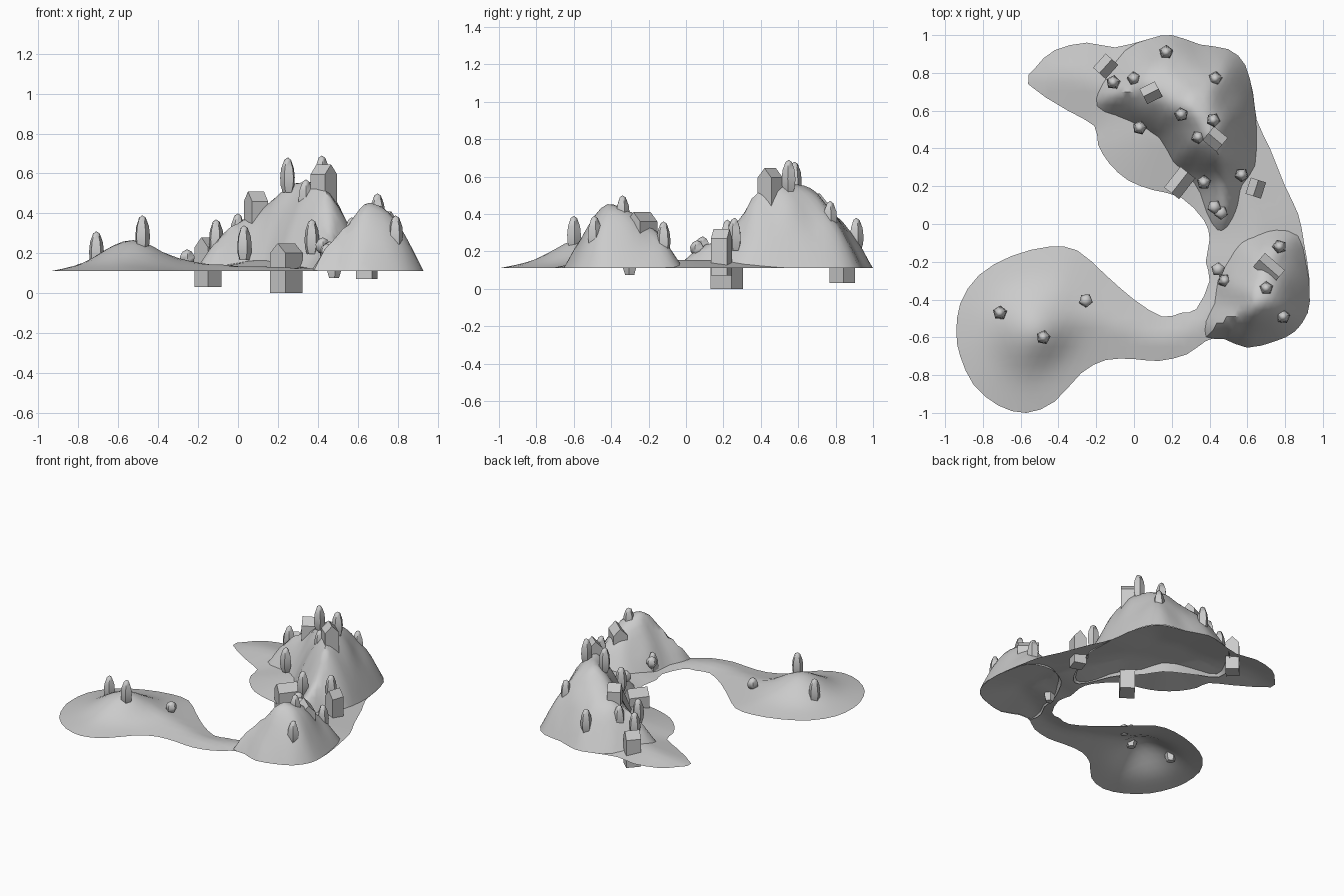
import bpy, math, random
from mathutils import Vector, noise
from mathutils.geometry import delaunay_2d_cdt

if "Cube" in bpy.data.objects:
    bpy.data.objects.remove(bpy.data.objects["Cube"])

random.seed(4)
SEA = 0.11


def smooth_loop(pts, n=2):
    # Catmull-Rom rounding of a closed outline
    p = [Vector(q) for q in pts]
    out = []
    for i in range(len(p)):
        a, b, c, d = (p[(i + k) % len(p)] for k in (-1, 0, 1, 2))
        for j in range(n):
            t = j / n
            out.append(0.5 * (2*b + (c - a)*t + (2*a - 5*b + 4*c - d)*t*t + (3*b - a - 3*c + d)*t**3))
    return out


def edge_distance(p, loop):
    best = 9
    for i, a in enumerate(loop):
        ab = loop[i - 1] - a
        t = min(1, max(0, (p - a).dot(ab) / ab.length_squared))
        best = min(best, (p - a - ab * t).length)
    return best


def inside(p, loop):
    hit = False
    for i, a in enumerate(loop):
        b = loop[i - 1]
        if (a.y > p.y) != (b.y > p.y) and p.x < (b.x - a.x) * (p.y - a.y) / (b.y - a.y) + a.x:
            hit = not hit
    return hit


def make_object(name, verts, faces, smooth=None):
    me = bpy.data.meshes.new(name)
    me.from_pydata(verts, [], faces)
    ob = bpy.data.objects.new(name, me)
    bpy.context.collection.objects.link(ob)
    if smooth:
        bpy.ops.object.select_all(action='DESELECT')
        bpy.context.view_layer.objects.active = ob
        ob.select_set(True)
        bpy.ops.object.shade_smooth_by_angle(angle=math.radians(smooth))
    return ob


def terrain(name, outline, step, height):
    # open sheet filling an outline, raised by height(point, distance to edge)
    loop = smooth_loop(outline)
    pts = list(loop)
    n = int(1 / step) + 1
    for i in range(-n, n + 1):
        for j in range(-n, n + 1):
            p = Vector(((i + 0.5 * (j % 2)) * step, j * step))
            if inside(p, loop) and edge_distance(p, loop) > step * 0.45:
                pts.append(p)
    v, _, f, *_ = delaunay_2d_cdt(pts, [], [list(range(len(loop)))], 1, 1e-5)
    verts = [(p.x, p.y, height(p, edge_distance(p, loop))) for p in v]
    faces = []
    for t in f:
        a, b, c = (v[k] for k in t[:3])
        up = (b - a).cross(c - a) > 0
        faces.append(list(t) if up else list(reversed(t)))
    return make_object(name, verts, faces, 50)


def mountain_height(centres, width, sigma, power=1.5):
    # blended peak heights, falling to the shore at the outline
    def h(p, d):
        w = [(math.exp(-((p.x - x)**2 + (p.y - y)**2) / (2 * sigma**2)), a) for x, y, a in centres]
        amp = sum(k * a for k, a in w) / sum(k for k, a in w)
        rise = 1 - (1 - min(d / width, 1))**power
        rough = 0.03 * noise.noise(Vector((p.x * 9, p.y * 9, 0.3)))
        return SEA + (amp + rough) * rise
    return h


def sheet_height(p, d):
    hill = 0.10 * math.exp(-((p.x + 0.53)**2 + (p.y + 0.56)**2) / (2 * 0.12**2))
    return SEA + 0.2 * min(d, 0.28) + hill * min(1, d / 0.2)


# Curved low island
coast = [(-.56, .74), (-.52, .83), (-.42, .92), (-.25, .96), (-.1, .935), (.08, .98), (.2, 1), (.35, .95),
         (.5, .92), (.58, .85), (.63, .7), (.65, .55), (.72, .4), (.8, .2), (.87, .05), (.9, -.1),
         (.93, -.3), (.92, -.45), (.87, -.55), (.75, -.62), (.6, -.65), (.48, -.6), (.38, -.62), (.28, -.69),
         (.13, -.725), (0, -.715), (-.15, -.72), (-.28, -.79), (-.42, -.94), (-.57, -1), (-.72, -.96),
         (-.85, -.85), (-.92, -.7), (-.94, -.58), (-.92, -.42), (-.82, -.27), (-.65, -.17), (-.45, -.12),
         (-.3, -.14), (-.15, -.27), (0, -.4), (.15, -.49), (.25, -.47), (.33, -.45), (.4, -.3), (.38, -.2),
         (.4, -.08), (.37, .02), (.25, .14), (.1, .18), (-.03, .23), (-.13, .32), (-.19, .42), (-.21, .52),
         (-.35, .6)]
terrain("low_island", coast, 0.05, sheet_height)

# Large mountain at the back
big = [(-.21, .62), (-.19, .75), (-.05, .92), (.08, .98), (.2, 1), (.35, .95), (.5, .925), (.59, .84),
       (.63, .68), (.65, .5), (.65, .3), (.6, .2), (.57, .08), (.5, -.03), (.44, -.04), (.38, .06),
       (.34, .16), (.27, .26), (.2, .32), (.12, .44), (0, .51), (-.1, .56)]
terrain("large_mountain", big, 0.035, mountain_height(
    [(.27, .56, .46), (.42, .48, .45), (0, .68, .32), (.5, .12, .25), (.4, .8, .37), (.15, .85, .3),
     (-.15, .7, .24)], .25, .11))

# Smaller mountain on the right
small = [(.38, -.6), (.375, -.51), (.42, -.42), (.44, -.3), (.49, -.19), (.55, -.09), (.65, -.03), (.76, -.015),
         (.87, -.06), (.91, -.2), (.93, -.35), (.92, -.47), (.85, -.57), (.75, -.62), (.6, -.655), (.48, -.61)]
terrain("small_mountain", small, 0.035, mountain_height(
    [(.68, -.38, .34), (.72, -.15, .24), (.45, -.55, .28)], .22, .12))


def house(i, x, y, z, length, width, angle):
    # gabled block, ridge along its length
    w, l = width / 2, length / 2
    prof = [(-w, 0), (w, 0), (w, .2), (0, .25), (-w, .2)]
    verts = [(s * l, a, b) for s in (-1, 1) for a, b in prof]
    faces = [[4, 3, 2, 1, 0], [5, 6, 7, 8, 9]]
    faces += [[k, (k + 1) % 5, (k + 1) % 5 + 5, k + 5] for k in range(5)]
    ob = make_object(f"house_{i}", verts, faces)
    ob.location = (x, y, z)
    ob.rotation_euler.z = math.radians(angle)


for i, h in enumerate([(.242, .218, 0, .14, .1, 52), (-.15, .835, .03, .1, .09, 48),
                       (.09, .695, .26, .09, .09, 27), (.43, .45, .395, .095, .095, -40),
                       (.645, .19, .07, .09, .085, 72), (.715, -.235, .16, .14, .095, -41)]):
    house(i, *h)


def tree(name, x, y, top, profile):
    # five-sided tapered crown
    spin = random.uniform(0, 1.2)
    verts, faces = [], []
    for r, z in profile:
        verts += [(r * math.cos(spin + k * math.tau / 5), r * math.sin(spin + k * math.tau / 5), z) for k in range(5)]
    for j in range(len(profile) - 1):
        for k in range(5):
            a, b = j * 5 + k, j * 5 + (k + 1) % 5
            faces.append([a, b, b + 5, a + 5])
    tip = len(verts)
    verts.append((0, 0, profile[-1][1] + 0.012))
    faces += [[tip - 5 + k, tip - 5 + (k + 1) % 5, tip] for k in range(5)]
    faces.append([4, 3, 2, 1, 0])
    ob = make_object(name, verts, faces, 60)
    ob.location = (x, y, top - verts[tip][2])


TALL = [(.026, 0), (.037, .035), (.039, .075), (.034, .12), (.018, .163)]
ROUND = [(.02, 0), (.036, .02), (.038, .045), (.024, .068)]

for i, t in enumerate([(.17, .91, .38), (.43, .77, .47), (0, .77, .4), (-.11, .75, .37), (.03, .51, .34),
                       (.25, .58, .68), (.42, .55, .69), (.34, .46, .57), (.57, .26, .38), (.37, .22, .37),
                       (.77, -.12, .36), (.7, -.34, .5), (.79, -.49, .39), (-.48, -.6, .39), (-.71, -.47, .31),
                       (.48, -.3, .25)]):
    tree(f"tall_tree_{i}", *t, TALL)
for i, t in enumerate([(-.255, -.405, .22), (.425, .09, .28), (.46, .06, .26), (.445, -.24, .25)]):
    tree(f"round_bush_{i}", *t, ROUND)
